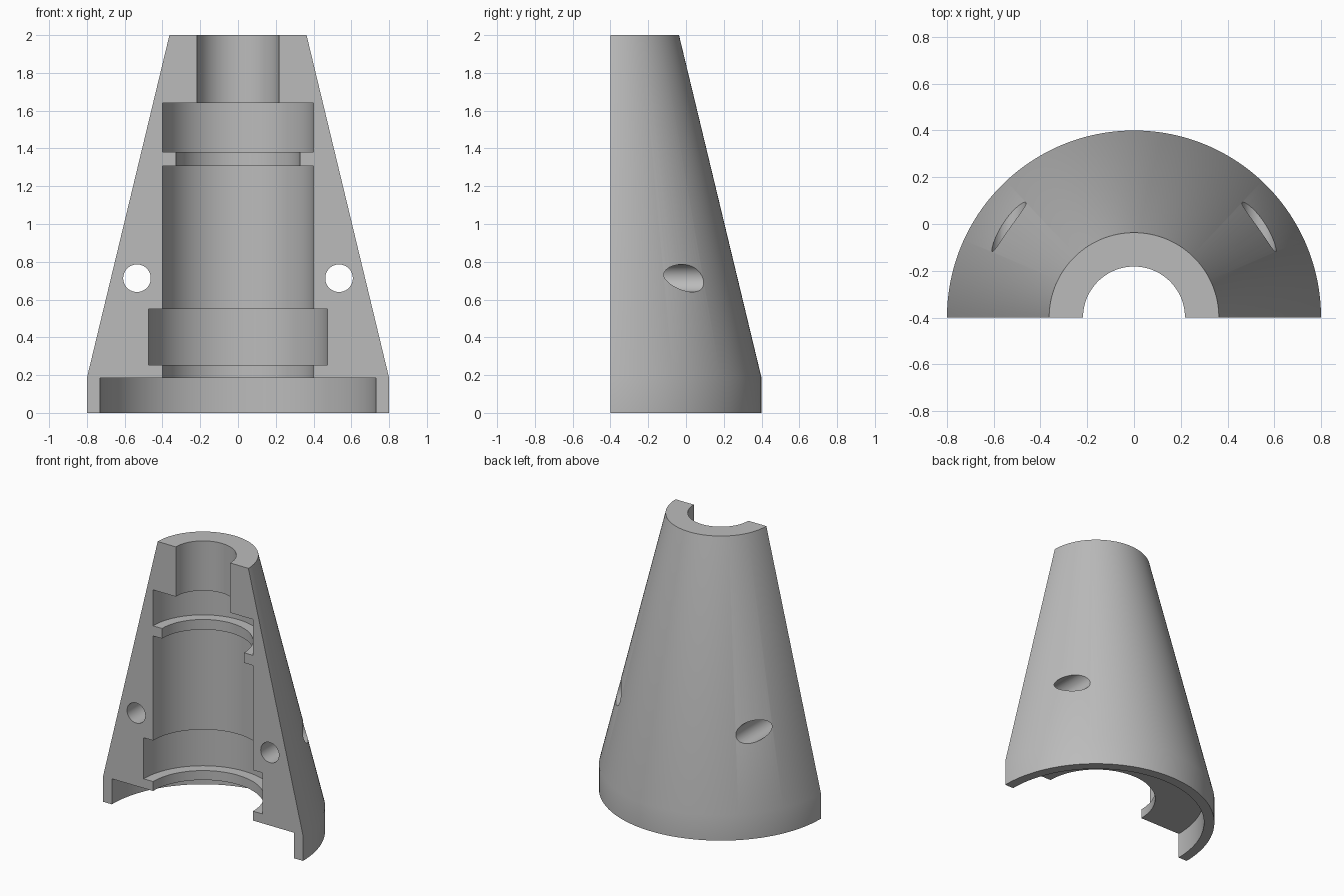
import bpy, bmesh, math

if "Cube" in bpy.data.objects:
    bpy.data.objects.remove(bpy.data.objects["Cube"])

SEG = 96          # sides around the half turn
AXIS_Y = -0.4     # the turning axis lies in the flat cut face

grey = bpy.data.materials.new("plain grey")
grey.diffuse_color = (0.5, 0.5, 0.5, 1)
grey.use_nodes = True
grey.node_tree.nodes["Principled BSDF"].inputs["Base Color"].default_value = grey.diffuse_color

# Half-section profile (radius, height): outside going up, bore going down
profile = [(0.8, 0), (0.8, 0.185), (0.363, 2),
           (0.218, 2), (0.218, 1.64), (0.4, 1.64), (0.4, 1.38),
           (0.328, 1.38), (0.328, 1.307), (0.4, 1.307), (0.4, 0.55),
           (0.475, 0.55), (0.475, 0.253), (0.4, 0.253), (0.4, 0.185),
           (0.73, 0.185), (0.73, 0)]

# Split housing: profile turned through 180 degrees, with flat end faces
bm = bmesh.new()
rings = []
for i in range(SEG + 1):
    t = math.pi * i / SEG
    rings.append([bm.verts.new((r * math.cos(t), AXIS_Y + r * math.sin(t), z))
                  for r, z in profile])
n = len(profile)
for a, b in zip(rings, rings[1:]):
    for j in range(n):
        k = (j + 1) % n
        bm.faces.new((a[j], b[j], b[k], a[k]))
bm.faces.new(rings[0])
bm.faces.new(rings[-1][::-1])
bmesh.ops.recalc_face_normals(bm, faces=bm.faces)
mesh = bpy.data.meshes.new("half_housing")
bm.to_mesh(mesh)
bm.free()
housing = bpy.data.objects.new("half_housing", mesh)
bpy.context.collection.objects.link(housing)
mesh.materials.append(grey)

# Bolt holes running front to back, one on each side
for side in (-1, 1):
    bpy.ops.mesh.primitive_cylinder_add(vertices=48, radius=0.073, depth=2,
                                        location=(side * 0.535, 0, 0.713),
                                        rotation=(math.pi / 2, 0, 0))
    cutter = bpy.context.object
    cutter.name = "bolt_hole_cutter"
    cutter.hide_render = True
    cutter.data.materials.append(grey)
    mod = housing.modifiers.new("bolt_hole", 'BOOLEAN')
    mod.operation = 'DIFFERENCE'
    mod.solver = 'EXACT'
    mod.object = cutter
    bpy.ops.object.select_all(action='DESELECT')
    housing.select_set(True)
    bpy.context.view_layer.objects.active = housing
    bpy.ops.object.modifier_apply(modifier=mod.name)
    bpy.data.objects.remove(cutter)

# Smooth curved walls, crisp edges
bpy.ops.object.shade_smooth_by_angle(angle=math.radians(30))
